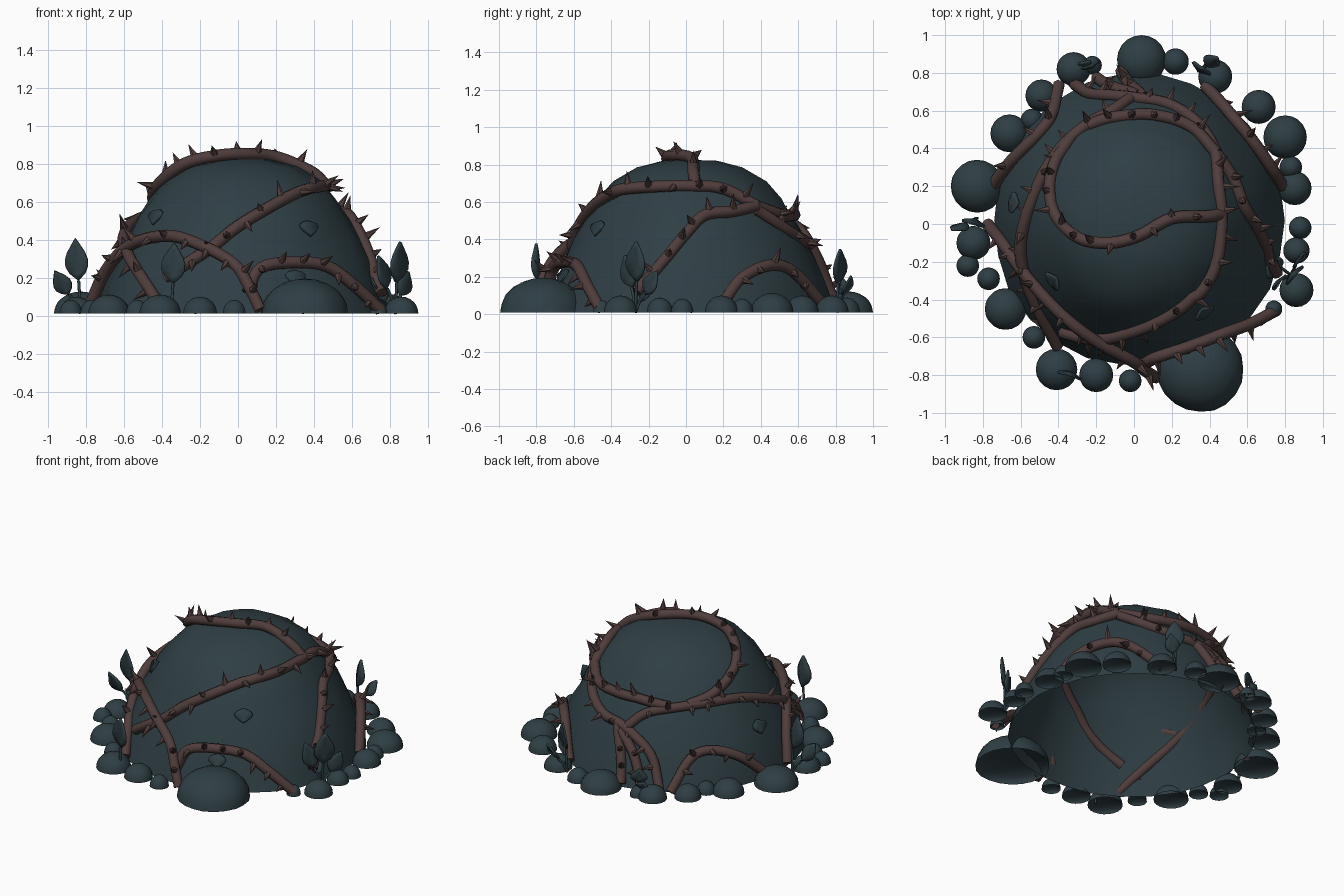
import bpy, bmesh, math, random
from mathutils import Vector, Matrix, Quaternion

random.seed(4)
if "Cube" in bpy.data.objects:
    bpy.data.objects.remove(bpy.data.objects["Cube"], do_unlink=True)


def material(name, rgb):
    m = bpy.data.materials.new(name)
    m.use_nodes = True
    m.diffuse_color = (*rgb, 1)
    m.node_tree.nodes["Principled BSDF"].inputs["Base Color"].default_value = (*rgb, 1)
    return m


TEAL = material("dark teal foliage", (0.028, 0.049, 0.058))
BROWN = material("dark brown bark", (0.078, 0.047, 0.045))


def finish(bm, name, mat, angle=40):
    bmesh.ops.recalc_face_normals(bm, faces=bm.faces)
    me = bpy.data.meshes.new(name)
    bm.to_mesh(me)
    bm.free()
    me.materials.append(mat)
    ob = bpy.data.objects.new(name, me)
    bpy.context.collection.objects.link(ob)
    bpy.ops.object.select_all(action='DESELECT')
    ob.select_set(True)
    bpy.context.view_layer.objects.active = ob
    bpy.ops.object.shade_smooth_by_angle(angle=math.radians(angle))
    return ob


# Mound: open shell lathed from a radius and height profile
PROFILE = [(0.775, 0.01), (0.735, 0.14), (0.68, 0.28), (0.62, 0.4), (0.555, 0.52),
           (0.485, 0.62), (0.405, 0.71), (0.28, 0.785), (0.14, 0.82)]
CENTRE = Vector((0.028, 0.02, 0))


def mound_radius(z):
    for (r0, z0), (r1, z1) in zip(PROFILE, PROFILE[1:]):
        if z <= z1:
            return r0 + (r1 - r0) * max(0, z - z0) / (z1 - z0)
    return 0


def on_mound(angle, z, lift=0.0):
    r = mound_radius(z) + lift
    return CENTRE + Vector((r * math.cos(angle), r * math.sin(angle), z))


def build_mound(sides=26):
    bm = bmesh.new()
    rings = []
    for r, z in PROFILE:
        rings.append([bm.verts.new(on_mound(math.tau * i / sides, z, random.uniform(-.009, .009)))
                      for i in range(sides)])
    for a, b in zip(rings, rings[1:]):
        for i in range(sides):
            j = (i + 1) % sides
            bm.faces.new((a[i], a[j], b[j], b[i]))
    top = bm.verts.new(CENTRE + Vector((0, 0, 0.825)))
    for i in range(sides):
        bm.faces.new((rings[-1][i], rings[-1][(i + 1) % sides], top))
    finish(bm, "mound", TEAL, 35)


build_mound()


# Thorny vines: smooth paths hugging the mound
def hug(p):
    d = Vector((p.x - CENTRE.x, p.y - CENTRE.y, 0))
    if p.z > 0.66:
        return p
    want = mound_radius(p.z) + 0.01
    r = max(want, 0.3 * want + 0.7 * d.length)
    return CENTRE + d.normalized() * r + Vector((0, 0, p.z))


def smooth_path(points, steps=5):
    p = [Vector(q) for q in points]
    p = [2 * p[0] - p[1]] + p + [2 * p[-1] - p[-2]]
    out = []
    for a, b, c, d in zip(p, p[1:], p[2:], p[3:]):
        for i in range(steps):
            t = i / steps
            out.append(0.5 * (2 * b + (c - a) * t + (2 * a - 5 * b + 4 * c - d) * t * t
                              + (3 * b - a - 3 * c + d) * t ** 3))
    return out + [p[-2]]


def tube(name, path, radius, mat):
    cu = bpy.data.curves.new(name, 'CURVE')
    cu.dimensions = '3D'
    cu.bevel_depth = radius
    cu.bevel_resolution = 2
    cu.use_fill_caps = True
    sp = cu.splines.new('POLY')
    sp.points.add(len(path) - 1)
    for q, p in zip(sp.points, path):
        q.co = (*p, 1)
    cu.materials.append(mat)
    ob = bpy.data.objects.new(name, cu)
    bpy.context.collection.objects.link(ob)


def vine(name, points, radius=0.032):
    path = [hug(p) for p in smooth_path(points)]
    tube(name, path, radius, BROWN)
    bm = bmesh.new()
    travelled = -0.05
    for a, b in zip(path, path[1:-2]):
        travelled += (b - a).length
        if travelled < 0.1:
            continue
        travelled = 0
        tangent = (b - a).normalized()
        out = (b - Vector((0.03, 0.04, 0.25))).normalized()
        out = (out - tangent * out.dot(tangent)).normalized()
        d = Quaternion(tangent, random.uniform(-1.2, 1.2)) @ out
        d = (d + tangent * random.uniform(-.3, .3)).normalized()
        length = random.uniform(0.05, 0.1)
        m = Matrix.Translation(b + d * (0.02 + length / 2)) @ d.to_track_quat('Z', 'Y').to_matrix().to_4x4()
        bmesh.ops.create_cone(bm, cap_ends=True, segments=6, radius1=0.023, radius2=0,
                              depth=length, matrix=m)
    finish(bm, name + "_thorns", BROWN, 30)


vine("crown_vine", [(.46, .05, .69), (.38, .04, .76), (.2, .03, .835), (.03, -.06, .85), (-.12, -.1, .84),
                    (-.28, -.08, .8), (-.4, .02, .71), (-.45, .17, .63), (-.42, .33, .56), (-.33, .45, .52)])
vine("shoulder_vine", [(-.36, -.54, .2), (-.15, -.6, .35), (0, -.57, .47), (.2, -.49, .59), (.35, -.37, .66),
                       (.44, -.2, .68), (.465, .03, .685), (.45, .2, .67), (.44, .38, .58)])
vine("long_back_vine", [(-.02, .65, .37), (-.1, .6, .45), (-.2, .54, .49), (-.38, .4, .52),
                        (-.52, .17, .51), (-.61, -.1, .42), (-.57, -.32, .3), (-.5, -.46, .2), (-.41, -.66, .04)])
vine("back_link_vine", [(.44, .38, .58), (.3, .52, .53), (.1, .58, .53), (-.05, .57, .53), (-.24, .52, .51)])
vine("left_side_vine", [(.44, .38, .58), (.52, .25, .55), (.57, .1, .53), (.62, 0, .43), (.68, -.12, .28),
                        (.77, -.27, .12)])
vine("front_vine", [(-.79, 0, .06), (-.71, -.1, .23), (-.58, -.28, .37), (-.38, -.5, .42), (-.2, -.64, .37),
                    (-.02, -.74, .27), (.06, -.8, .15), (.12, -.84, .03)])
vine("front_arch", [(.05, -.75, .12), (.12, -.72, .25), (.3, -.66, .28), (.48, -.6, .26), (.63, -.55, .16),
                    (.78, -.48, .03)])
vine("left_arch", [(.79, .2, .06), (.74, .3, .19), (.64, .45, .26), (.53, .58, .23), (.38, .74, .05)])
vine("right_arch", [(-.77, .19, .05), (-.66, .34, .2), (-.52, .47, .26), (-.44, .58, .22), (-.41, .76, .04)])
vine("low_back_vine", [(.44, .38, .56), (.34, .52, .46), (.18, .62, .39), (0, .65, .36), (-.2, .67, .24),
                       (-.32, .75, .04)])
vine("back_root", [(.05, .64, .36), (-.02, .72, .2), (-.07, .82, .04)])
vine("back_fork", [(.02, .65, .34), (-.1, .7, .22), (-.2, .78, .04)])


# Rounded shrubs around the foot of the mound, dished underneath
def shrub(name, x, y, r, height, wobble=0.0):
    bm = bmesh.new()
    bmesh.ops.create_icosphere(bm, subdivisions=3, radius=1)
    for v in bm.verts:
        k = 1 - random.uniform(0, wobble)
        z = v.co.z if v.co.z > 0 else -0.4 * v.co.z
        v.co = Vector((x + v.co.x * r * k, y + v.co.y * r * k, 0.01 + z * height))
    finish(bm, name, TEAL, 30)


SHRUBS = [(.04, .87, .13), (.22, .86, .07), (.43, .78, .09), (.66, .62, .09), (.8, .46, .115), (.83, .3, .06),
          (.85, .19, .09), (.88, -.02, .06), (.86, -.14, .07), (.86, -.35, .09), (.74, -.45, .045),
          (-.02, -.83, .06), (-.2, -.8, .09), (-.41, -.77, .11), (-.53, -.6, .06), (-.68, -.45, .11),
          (-.77, -.29, .06), (-.85, -.1, .09), (-.88, -.22, .06), (-.83, .2, .14), (-.66, .48, .1),
          (-.54, .55, .06), (-.49, .68, .085), (-.32, .82, .09), (-.22, .84, .05)]
for n, (x, y, r) in enumerate(SHRUBS):
    shrub(f"shrub_{n + 1}", x, y, r, r * 0.55 + 0.04)
shrub("large_boulder", .35, -.765, .235, .185, 0.03)


# Leaves: pointed blades folded along the midrib
def leaf(name, base, direction, facing, length, width):
    d = Vector(direction).normalized()
    side = d.cross(Vector(facing)).normalized()
    up = side.cross(d)
    bm = bmesh.new()
    rows = []
    for i in range(7):
        t = i / 6
        w = width / 2 * max(0.04, math.sin(math.pi * t ** 0.8))
        mid = Vector(base) + d * length * t + up * 0.1 * length * t * t
        rows.append([bm.verts.new(mid + side * w * s + up * abs(s) * w * 0.3) for s in (-1, 0, 1)])
    for a, b in zip(rows, rows[1:]):
        for k in range(2):
            bm.faces.new((a[k], a[k + 1], b[k + 1], b[k]))
    ob = finish(bm, name, TEAL)
    mod = ob.modifiers.new("thickness", 'SOLIDIFY')
    mod.thickness = 0.012


def sprig(name, x, y, height, turn, facing, count=4, size=1.0):
    root = Vector((x, y, 0.01))
    # One tall blade, then leaning side blades
    blades = [(0.05, 0, height, 0.13), (0.55, 0.3, height * 0.68, 0.1),
              (0.35, 2.8, height * 0.85, 0.1), (0.75, 1.7, height * 0.55, 0.08)]
    for n, (lean, spin, h, w) in enumerate(blades[:count]):
        a = turn + spin
        d = Vector((math.sin(lean) * math.cos(a), math.sin(lean) * math.sin(a), math.cos(lean)))
        start = root + d * h * 0.45
        tube(f"{name}_stem_{n + 1}", [root, root + d * h * 0.2 + Vector((0, 0, .02)), start], 0.008, TEAL)
        leaf(f"{name}_leaf_{n + 1}", start, d, facing, h * 0.57 * size, w * size)


sprig("right_sprig", -.83, .03, .39, math.pi, (-.3, -1, .2), 2)
sprig("left_sprig", .83, -.27, .37, 0.8, (1, -.9, .2))
sprig("front_sprig", -.35, -.79, .36, 0.2, (-.3, -1, .2), 1)
sprig("back_sprig", .34, .81, .35, 0.3, (.7, 1, .2), 2, 0.9)
sprig("small_back_sprig", -.22, .83, .2, 2.5, (-.5, 1, .4), 2, 0.8)

# Loose leaves lying on the mound, as angle and height
LOOSE = [(-55, .5), (-145, .56), (-68, .24), (172, .36), (-20, .2)]
for n, (deg, z) in enumerate(LOOSE):
    a = math.radians(deg)
    out = Vector((math.cos(a), math.sin(a), 0.55))
    down = Vector((math.cos(a) * 0.5, math.sin(a) * 0.5, -1))
    leaf(f"loose_leaf_{n + 1}", on_mound(a, z, 0.012), down, out, 0.09, 0.11)
